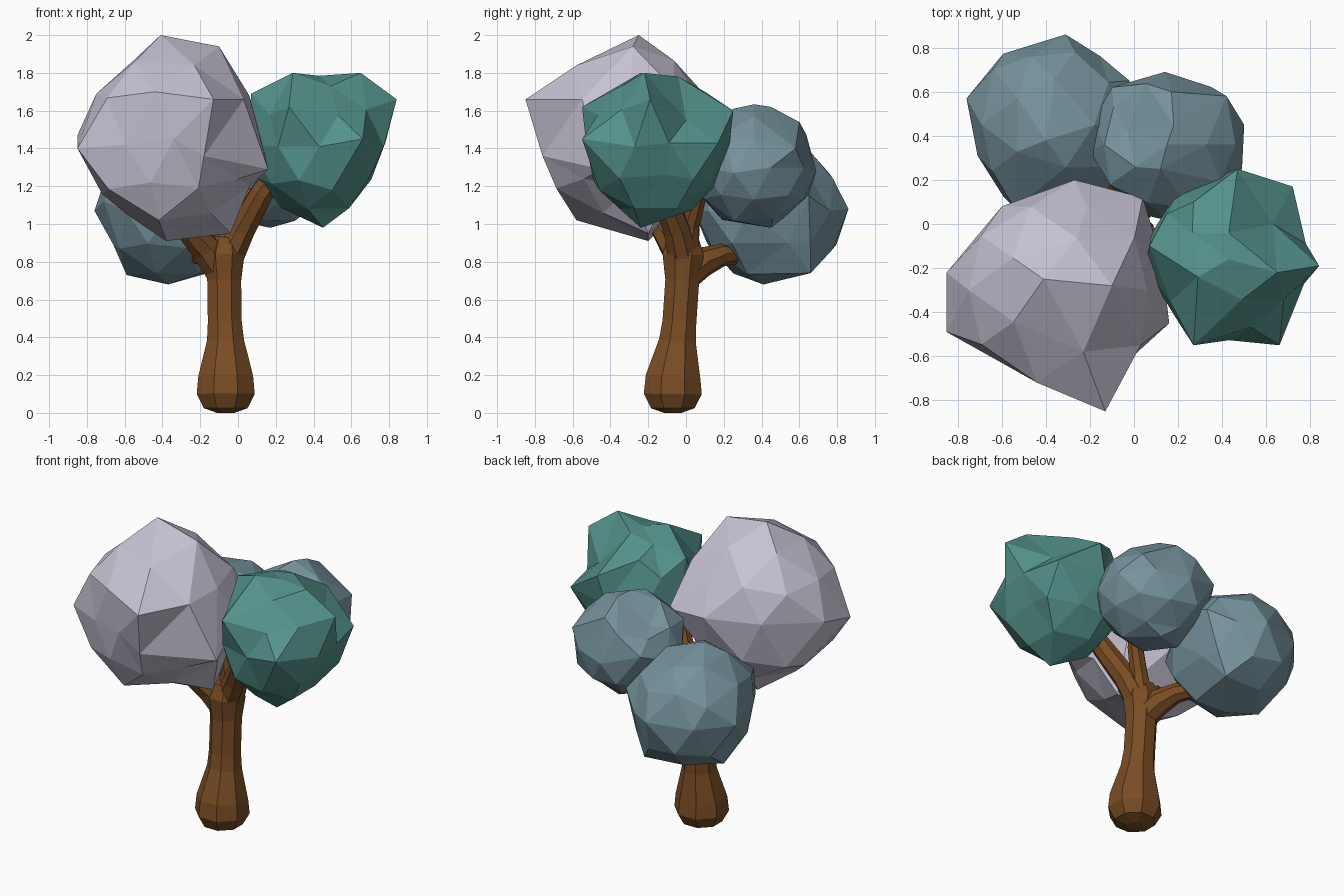
import bpy, bmesh, math, random
from mathutils import Vector


def material(name, rgb):
    m = bpy.data.materials.new(name)
    m.diffuse_color = (*rgb, 1)
    return m


BARK = material("bark brown", (0.195, 0.074, 0.018))
LILAC = material("pale lilac", (0.57, 0.54, 0.65))
TEAL = material("leaf teal", (0.09, 0.29, 0.26))
BLUE = material("slate blue", (0.18, 0.29, 0.335))


def finish(bm, name, mat):
    bmesh.ops.recalc_face_normals(bm, faces=bm.faces[:])
    me = bpy.data.meshes.new(name)
    bm.to_mesh(me)
    bm.free()
    me.materials.append(mat)
    ob = bpy.data.objects.new(name, me)
    bpy.context.collection.objects.link(ob)
    return ob


def tube(name, path, sides=8):
    """Tapered limb; path holds (x, y, z, radius)."""
    bm = bmesh.new()
    pts = [Vector(p[:3]) for p in path]
    rings = []
    for i, p in enumerate(pts):
        d = (pts[min(i + 1, len(pts) - 1)] - pts[max(i - 1, 0)]).normalized()
        q = Vector((0, 0, 1)).rotation_difference(d)
        ring = []
        for k in range(sides):
            a = math.tau * (k + 0.5) / sides
            ring.append(bm.verts.new(p + q @ Vector((math.cos(a), math.sin(a), 0)) * path[i][3]))
        rings.append(ring)
    for r0, r1 in zip(rings, rings[1:]):
        for k in range(sides):
            n = (k + 1) % sides
            bm.faces.new((r0[k], r0[n], r1[n], r1[k]))
    bm.faces.new(rings[0][::-1])
    bm.faces.new(rings[-1])
    return finish(bm, name, BARK)


def crown(name, mat, centre, radii, peaks, seed, low=0.91, high=1.0):
    """Faceted leaf clump: rough icosphere with corners pulled out to the peaks."""
    rng = random.Random(seed)
    c, r = Vector(centre), Vector(radii)
    bm = bmesh.new()
    bmesh.ops.create_icosphere(bm, subdivisions=2, radius=1)
    free = {v: v.co.normalized() for v in bm.verts}
    for p in peaks:
        d = Vector([(a - b) / s for a, b, s in zip(p, c, r)]).normalized()
        v = max(free, key=lambda k: free[k].dot(d))
        v.co = Vector(p)
        del free[v]
    for v, d in free.items():
        v.co = c + d * r * rng.uniform(low, high)
    return finish(bm, name, mat)


# Trunk with swollen, rounded foot
tube("trunk", [
    (-0.065, -0.07, 0.0, 0.05), (-0.065, -0.07, 0.025, 0.125), (-0.065, -0.07, 0.10, 0.166),
    (-0.065, -0.068, 0.19, 0.157), (-0.066, -0.045, 0.38, 0.106), (-0.07, -0.035, 0.48, 0.097),
    (-0.073, -0.02, 0.70, 0.097), (-0.075, -0.015, 0.84, 0.118), (-0.065, -0.015, 0.93, 0.085)])

# Branches reaching into the crowns
tube("right_branch", [(-0.06, -0.01, 0.80, 0.085), (0.02, -0.05, 0.97, 0.075),
                      (0.13, -0.13, 1.17, 0.065), (0.25, -0.17, 1.33, 0.05)])
tube("left_branch", [(-0.085, -0.01, 0.74, 0.085), (-0.17, -0.05, 0.87, 0.085),
                     (-0.25, -0.11, 0.96, 0.07), (-0.33, -0.2, 1.1, 0.055)])
tube("rear_left_branch", [(-0.08, 0.0, 0.73, 0.085), (-0.12, 0.09, 0.80, 0.08),
                          (-0.17, 0.19, 0.835, 0.06), (-0.23, 0.28, 0.84, 0.05)])
tube("rear_right_branch", [(-0.06, 0.0, 0.82, 0.075), (-0.02, 0.02, 0.99, 0.055),
                           (0.04, 0.06, 1.13, 0.048), (0.1, 0.15, 1.3, 0.04)])
tube("twig_stub", [(-0.07, -0.02, 0.88, 0.05), (-0.06, -0.02, 1.0, 0.035),
                   (-0.07, -0.02, 1.07, 0.028)], 6)

# Leaf clumps
crown("lilac_crown", LILAC, (-0.34, -0.3, 1.45), (0.53, 0.51, 0.53), [
    (-0.41, -0.25, 2.0), (-0.10, -0.28, 1.94), (-0.13, -0.85, 1.66), (-0.85, -0.49, 1.40),
    (-0.85, -0.22, 1.47), (-0.75, -0.3, 1.69), (-0.38, -0.2, 0.91), (0.16, -0.45, 1.29),
    (-0.23, -0.58, 1.84), (-0.42, -0.58, 1.02), (-0.60, 0.08, 1.5), (-0.27, 0.20, 1.5),
    (0.04, 0.12, 1.45), (-0.04, -0.2, 0.95), (-0.44, -0.72, 1.70), (-0.72, -0.2, 1.16),
    (0.06, -0.3, 1.68), (0.03, -0.55, 1.66), (-0.18, -0.76, 1.36), (-0.46, -0.67, 1.22),
    (-0.60, -0.63, 1.42)], 3, 0.87, 0.95)

crown("teal_crown", TEAL, (0.43, -0.16, 1.41), (0.39, 0.39, 0.40), [
    (0.29, -0.24, 1.80), (0.65, -0.22, 1.80), (0.84, -0.19, 1.66), (0.70, -0.1, 1.26),
    (0.45, -0.24, 0.98), (0.07, -0.1, 1.69), (0.47, 0.25, 1.60), (0.72, 0.17, 1.43),
    (0.66, -0.55, 1.45), (0.27, -0.55, 1.62), (0.05, -0.2, 1.42), (0.35, 0.15, 1.2),
    (0.5, -0.46, 1.18), (0.63, 0.0, 1.55), (0.78, -0.09, 1.43), (0.43, -0.04, 1.78),
    (0.27, 0.10, 1.70), (0.42, 0.23, 1.42)], 8, 0.92, 1.0)

crown("rear_right_crown", BLUE, (0.15, 0.36, 1.30), (0.36, 0.345, 0.335), [
    (0.14, 0.69, 1.28), (-0.10, 0.62, 1.36), (-0.20, 0.33, 1.3), (0.42, 0.58, 1.4),
    (0.50, 0.45, 1.3), (0.49, 0.25, 1.27), (0.05, 0.04, 1.19), (0.12, 0.25, 1.61),
    (0.18, 0.45, 1.62), (0.17, 0.60, 1.54), (0.17, 0.45, 0.98), (-0.03, 0.42, 1.47)],
    5, 0.93, 1.0)

crown("rear_left_crown", BLUE, (-0.37, 0.45, 1.07), (0.39, 0.41, 0.40), [
    (-0.31, 0.86, 1.08), (-0.64, 0.70, 1.2), (-0.76, 0.57, 1.07), (-0.71, 0.31, 1.12),
    (-0.37, 0.41, 0.68), (-0.59, 0.45, 0.73), (-0.16, 0.66, 0.74), (-0.02, 0.65, 1.15),
    (-0.36, 0.66, 1.38), (-0.54, 0.07, 1.2), (-0.40, 0.38, 1.45), (-0.66, 0.36, 0.89),
    (-0.08, 0.54, 0.90)], 11, 0.93, 1.0)
